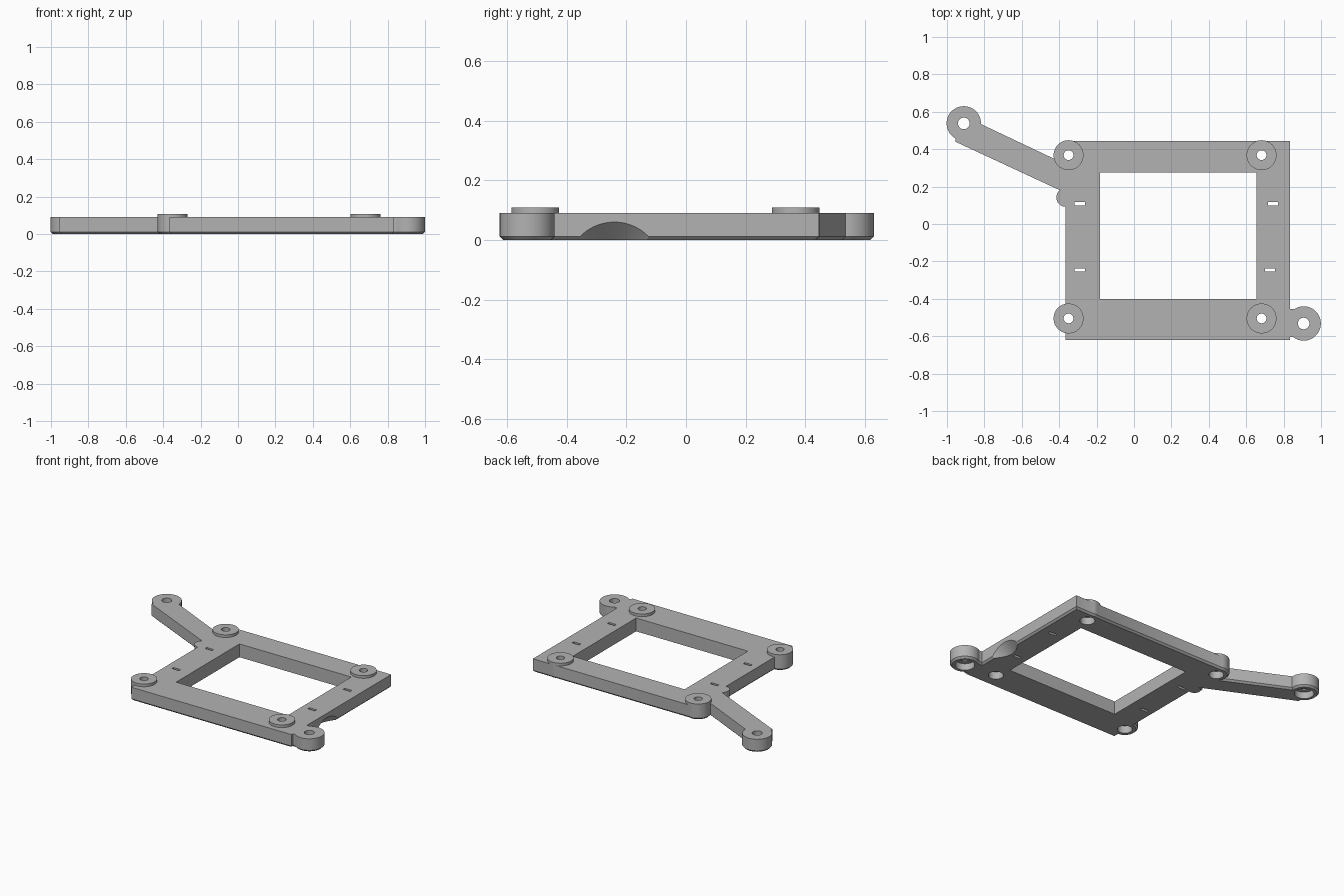
import bpy, bmesh, math
from mathutils import Matrix

old = bpy.data.objects.get("Cube")
if old:
    bpy.data.objects.remove(old, do_unlink=True)

grey = bpy.data.materials.new("plain grey")
grey.use_nodes = True
colour = (0.45, 0.45, 0.45, 1)
grey.diffuse_color = colour
grey.node_tree.nodes["Principled BSDF"].inputs["Base Color"].default_value = colour

THICK = 0.09
CHAMFER = 0.012


def prism(name, points, z0=0.0, z1=THICK, chamfer=0.0):
    """Upright prism over an outline, with an optional chamfered bottom edge."""
    bm = bmesh.new()
    base = bm.faces.new([bm.verts.new((x, y, z0)) for x, y in points])
    ext = bmesh.ops.extrude_face_region(bm, geom=[base], use_keep_orig=True)
    top = [v for v in ext["geom"] if isinstance(v, bmesh.types.BMVert)]
    bmesh.ops.translate(bm, verts=top, vec=(0, 0, z1 - z0))
    bmesh.ops.recalc_face_normals(bm, faces=bm.faces)
    if chamfer:
        low = [e for e in bm.edges if all(v.co.z < z0 + 1e-5 for v in e.verts)]
        bmesh.ops.bevel(bm, geom=low, offset=chamfer, segments=1, affect='EDGES')
    return make(name, bm)


def make(name, bm):
    mesh = bpy.data.meshes.new(name)
    bm.to_mesh(mesh)
    bm.free()
    mesh.materials.append(grey)
    obj = bpy.data.objects.new(name, mesh)
    bpy.context.collection.objects.link(obj)
    return obj


def rect(x0, x1, y0, y1):
    return [(x0, y0), (x1, y0), (x1, y1), (x0, y1)]


def circle(x, y, r, n=48):
    return [(x + r * math.cos(i * math.tau / n), y + r * math.sin(i * math.tau / n))
            for i in range(n)]


def combine(target, part, operation):
    """Apply one boolean and remove the helper part."""
    bpy.context.view_layer.objects.active = target
    mod = target.modifiers.new("combine", 'BOOLEAN')
    mod.operation = operation
    mod.solver = 'EXACT'
    mod.object = part
    bpy.ops.object.modifier_apply(modifier=mod.name)
    bpy.data.objects.remove(part, do_unlink=True)


# Rectangular plate
frame = prism("mounting_frame", rect(-0.365, 0.835, -0.62, 0.445), chamfer=CHAMFER)

posts = [(x, y) for x in (-0.35, 0.682) for y in (-0.505, 0.368)]
ears = [(-0.91, 0.538), (0.907, -0.532)]

# Diagonal arm, short ear neck and small round bump
arm = [(-0.955, 0.53), (-0.955, 0.44), (-0.38, 0.173), (-0.28, 0.127),
       (-0.28, 0.279), (-0.82, 0.535)]
adds = [prism("arm", arm, chamfer=CHAMFER),
        prism("ear_neck", rect(0.80, 0.88, -0.605, -0.455), chamfer=CHAMFER),
        prism("side_bump", circle(-0.365, 0.142, 0.05), chamfer=CHAMFER)]
# Corner posts stand a little proud of the plate; ears are flush
adds += [prism("post", circle(x, y, 0.08), z1=0.108, chamfer=CHAMFER) for x, y in posts]
adds += [prism("ear", circle(x, y, 0.092), chamfer=CHAMFER) for x, y in ears]
for part in adds:
    combine(frame, part, 'UNION')

# Central opening and cable tie slots
cuts = [prism("opening", rect(-0.182, 0.655, -0.402, 0.275), -0.1, 0.2)]
for x, y in ((-0.29, 0.109), (-0.29, -0.246), (0.743, 0.109), (0.727, -0.246)):
    cuts.append(prism("slot", rect(x - 0.027, x + 0.027, y - 0.009, y + 0.009), -0.1, 0.2))
# Screw holes with wider recesses underneath
for centres, hole, recess, depth in ((posts, 0.026, 0.046, 0.05), (ears, 0.031, 0.06, 0.045)):
    for x, y in centres:
        cuts.append(prism("hole", circle(x, y, hole), -0.1, 0.2))
        cuts.append(prism("recess", circle(x, y, recess), -0.1, depth))

# Tapered scoop in the left edge beside the ear
bm = bmesh.new()
bmesh.ops.create_cone(bm, cap_ends=True, segments=96, radius1=0.01, radius2=0.21, depth=0.2,
                      matrix=Matrix.Translation((0.785, -0.24, -0.1)) @ Matrix.Rotation(math.pi / 2, 4, 'Y'))
cuts.append(make("scoop", bm))
for part in cuts:
    combine(frame, part, 'DIFFERENCE')

# Smooth round walls, sharp edges elsewhere
bpy.ops.object.select_all(action='DESELECT')
frame.select_set(True)
bpy.context.view_layer.objects.active = frame
bpy.ops.object.shade_smooth_by_angle(angle=math.radians(30))
